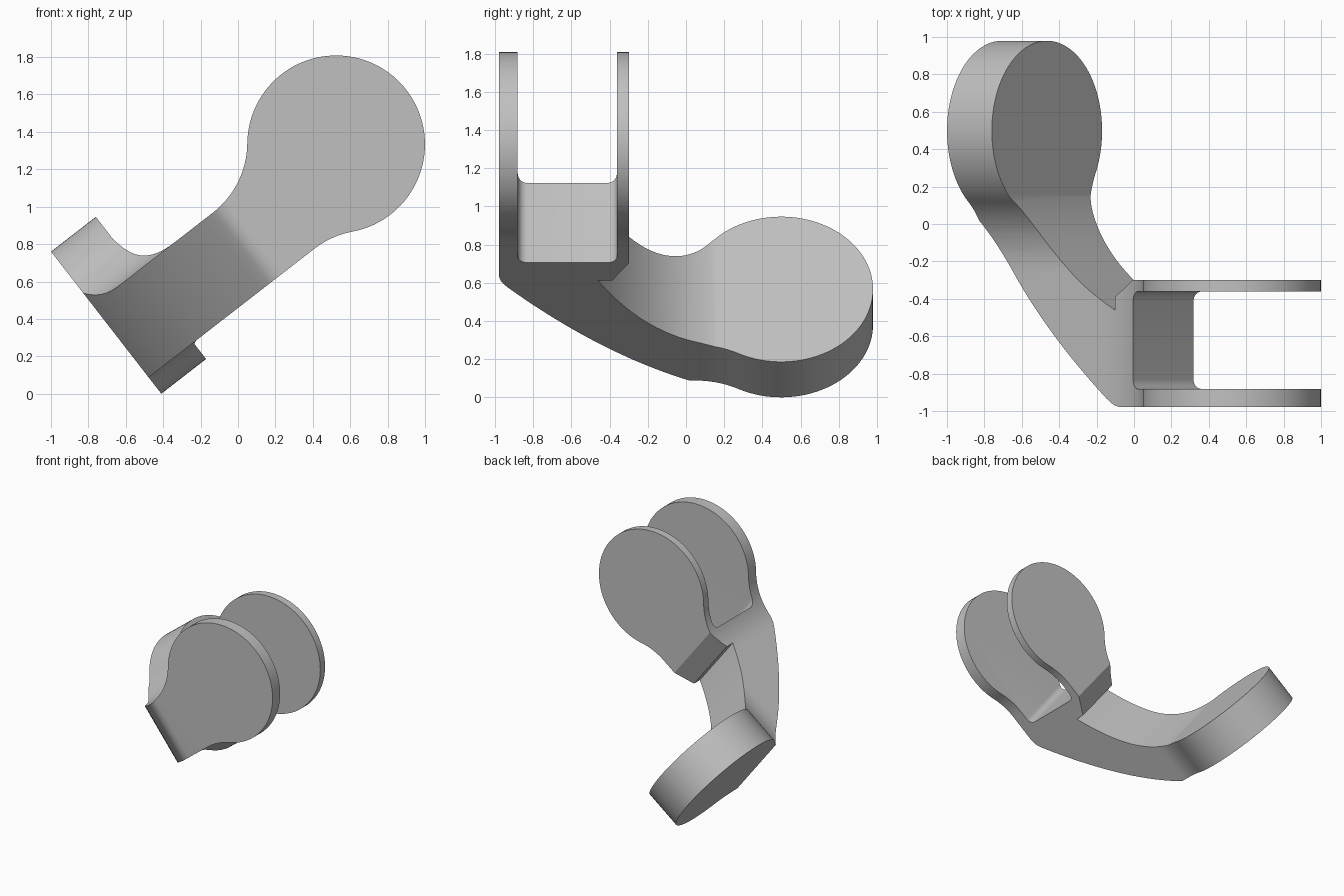
import bpy, bmesh, math
from mathutils import Matrix, Vector

cube = bpy.data.objects.get("Cube")
if cube:
    bpy.data.objects.remove(cube)

# Local frame: x along the fork, y along the arm, z across the width
TILT = math.radians(37.8)
NECK_LOW, NECK_HIGH, MIDDLE = 0.37, 0.855, 0.74
FILLET = 0.475
SPLIT = -0.27


def arc(ca, cb, r, start, end, n):
    steps = [start + (end - start) * i / n for i in range(n + 1)]
    return [(ca + r * math.cos(t), cb + r * math.sin(t)) for t in steps]


def bezier(p0, p1, p2, n):
    p0, p1, p2 = Vector(p0), Vector(p1), Vector(p2)
    ts = [i / n for i in range(n + 1)]
    return [tuple(p0 * (1 - t) ** 2 + p1 * 2 * t * (1 - t) + p2 * t * t) for t in ts]


def keyhole(centre, r, start):
    """Neck flowing through concave fillets into a round pad."""
    reach = r + FILLET
    rise = MIDDLE - NECK_HIGH - FILLET
    fall = MIDDLE - NECK_LOW + FILLET
    run_up = math.sqrt(reach ** 2 - rise ** 2)
    run_down = math.sqrt(reach ** 2 - fall ** 2)
    up, down = math.atan2(rise, run_up), math.atan2(fall, run_down)
    upper = arc(centre - run_up, NECK_HIGH + FILLET, FILLET, -math.pi / 2, up, 16)
    pad = arc(centre, MIDDLE, r, math.pi + up, down - math.pi, 72)
    lower = arc(centre - run_down, NECK_LOW - FILLET, FILLET, down, math.pi / 2, 12)
    return [(start, NECK_LOW), (start, NECK_HIGH)] + upper + pad[1:-1] + lower


def prism(name, points, offset):
    bm = bmesh.new()
    face = bm.faces.new([bm.verts.new(p) for p in points])
    ext = bmesh.ops.extrude_face_region(bm, geom=[face])
    moved = [g for g in ext["geom"] if isinstance(g, bmesh.types.BMVert)]
    bmesh.ops.translate(bm, verts=moved, vec=offset)
    bmesh.ops.recalc_face_normals(bm, faces=bm.faces)
    mesh = bpy.data.meshes.new(name)
    bm.to_mesh(mesh)
    bm.free()
    obj = bpy.data.objects.new(name, mesh)
    bpy.context.collection.objects.link(obj)
    return obj


# Side profile (y, x): pad plate, curved arm, two-pronged fork
side = [(1.2, -0.318)]
side += bezier((0.02, -0.318), (-0.445, -0.0885), (-0.93, 0.475), 28)
side += bezier((-0.945, 0.495), (-0.978, 0.535), (-0.978, 0.59), 6)
side += [(-0.978, 1.9), (-0.88, 1.9)]
side += arc(-0.83, 0.74, 0.05, math.pi, 1.5 * math.pi, 6)
side += arc(-0.41, 0.74, 0.05, 1.5 * math.pi, 2 * math.pi, 6)
side += [(-0.36, 1.9), (-0.298, 1.9), (-0.298, 0.685), (-0.385, 0.537)]
side += bezier((-0.46, 0.537), (-0.2, 0.05), (0.15, -0.015), 24)
side += [(1.2, -0.015)]
side_points = [(x, y, 0.1) for y, x in side]

# Outlines that trim the profile: fork pads and rear pad
fork_cut = prism("fork_outline", [(a, SPLIT, z) for a, z in keyhole(1.238, 0.475, -0.6)],
                 (0, -1, 0))
pad_cut = prism("pad_outline", [(-0.6, a, z) for a, z in keyhole(0.5, 0.481, SPLIT)],
                (1.3, 0, 0))

bm = bmesh.new()
for cutter in (fork_cut, pad_cut):
    blank = prism("blank", side_points, (0, 0, 1.3))
    mod = blank.modifiers.new("trim", 'BOOLEAN')
    mod.operation, mod.solver, mod.object = 'INTERSECT', 'EXACT', cutter
    graph = bpy.context.evaluated_depsgraph_get()
    trimmed = bpy.data.meshes.new_from_object(blank.evaluated_get(graph))
    bm.from_mesh(trimmed)
    bpy.data.objects.remove(blank)
    bpy.data.meshes.remove(trimmed)
for cutter in (fork_cut, pad_cut):
    bpy.data.objects.remove(cutter)

# Weld both halves into one closed body
caps = [f for f in bm.faces if all(abs(v.co.y - SPLIT) < 1e-4 for v in f.verts)]
bmesh.ops.delete(bm, geom=caps, context='FACES')
bmesh.ops.remove_doubles(bm, verts=bm.verts, dist=1e-4)
bmesh.ops.recalc_face_normals(bm, faces=bm.faces)

# Tilt the body and stand it on the floor
bm.transform(Matrix.Rotation(-TILT, 4, 'Y'))
low = [min(v.co[i] for v in bm.verts) for i in range(3)]
high = [max(v.co[i] for v in bm.verts) for i in range(3)]
shift = Vector((-(low[0] + high[0]) / 2, -(low[1] + high[1]) / 2, -low[2]))
bmesh.ops.translate(bm, verts=bm.verts, vec=shift)

mesh = bpy.data.meshes.new("forked_bracket")
bm.to_mesh(mesh)
bm.free()
bracket = bpy.data.objects.new("forked_bracket", mesh)
bpy.context.collection.objects.link(bracket)

# Plain grey material
grey = bpy.data.materials.new("plain_grey")
grey.use_nodes = True
colour = (0.53, 0.53, 0.53, 1)
grey.diffuse_color = colour
grey.node_tree.nodes["Principled BSDF"].inputs["Base Color"].default_value = colour
mesh.materials.clear()
mesh.materials.append(grey)
for poly in mesh.polygons:
    poly.material_index = 0

bpy.ops.object.select_all(action='DESELECT')
bracket.select_set(True)
bpy.context.view_layer.objects.active = bracket
bpy.ops.object.shade_smooth_by_angle(angle=math.radians(25))
